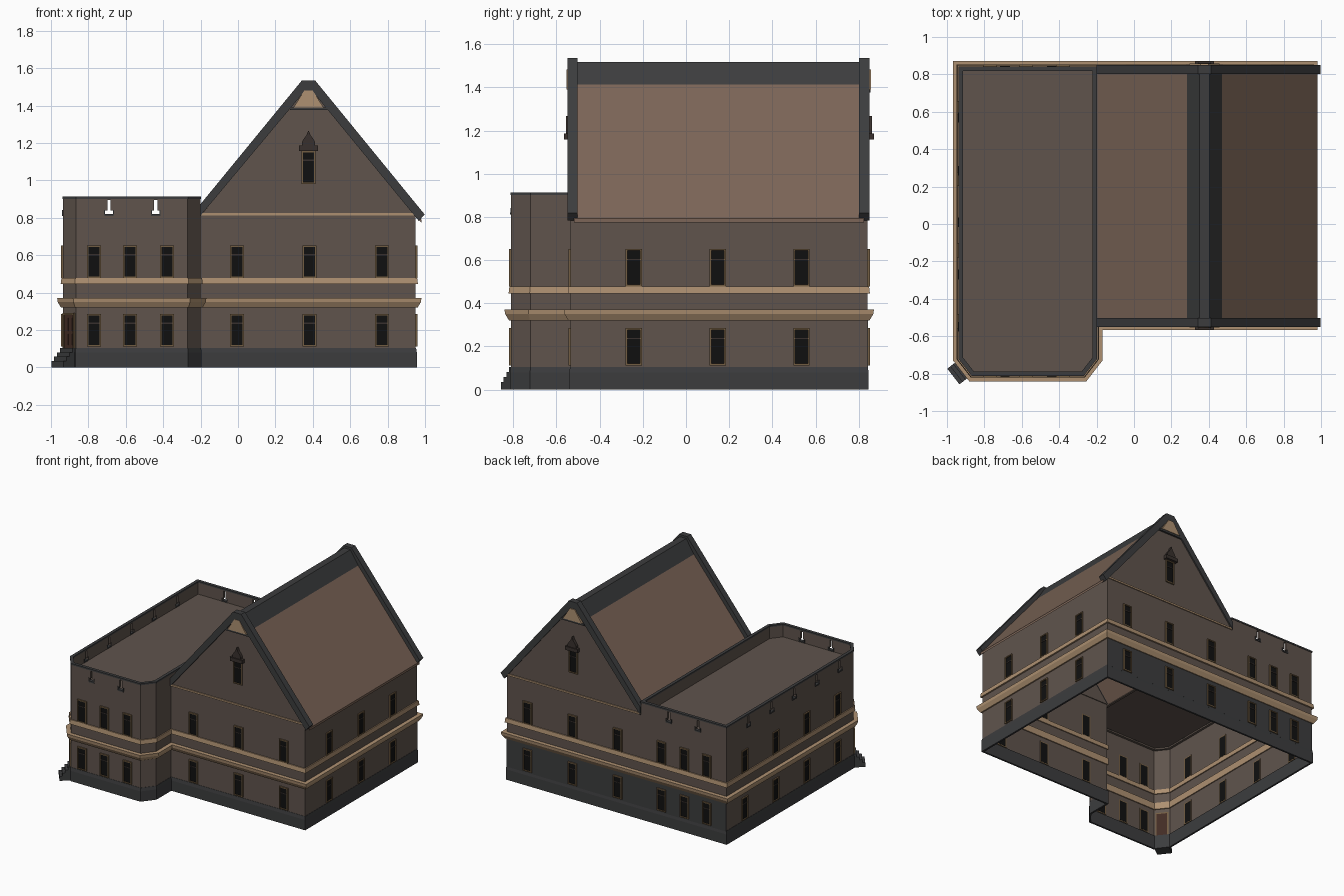
import bpy, bmesh
from math import radians, atan2
from mathutils import Matrix, Vector

if "Cube" in bpy.data.objects:
    bpy.data.objects.remove(bpy.data.objects["Cube"])

def mat(name, c):
    m = bpy.data.materials.new(name)
    m.diffuse_color = (*c, 1)
    m.use_nodes = True
    m.node_tree.nodes["Principled BSDF"].inputs["Base Color"].default_value = m.diffuse_color
    return m

WALL = mat("wall_stone", (0.115, 0.088, 0.073))
ROOF = mat("roof_tile", (0.20, 0.13, 0.095))
TAN = mat("tan_trim", (0.42, 0.28, 0.165))
DARK = mat("dark_stone", (0.045, 0.046, 0.048))
GLASS = mat("dark_glass", (0.005, 0.005, 0.005))
FRAME = mat("window_frame", (0.17, 0.11, 0.055))
WOOD = mat("wood", (0.055, 0.025, 0.018))
HOOD = mat("hood_stone", (0.04, 0.03, 0.026))
I = Matrix()

def finish(name, bm, m, recalc=True):
    if recalc:
        bmesh.ops.recalc_face_normals(bm, faces=bm.faces)
    me = bpy.data.meshes.new(name)
    bm.to_mesh(me)
    bm.free()
    ob = bpy.data.objects.new(name, me)
    bpy.context.collection.objects.link(ob)
    if m:
        me.materials.append(m)
    return ob

def prism(bm, poly, y0, y1, M=I):
    """Polygon in local xz, extruded from y0 to y1."""
    a = [bm.verts.new(M @ Vector((x, y0, z))) for x, z in poly]
    b = [bm.verts.new(M @ Vector((x, y1, z))) for x, z in poly]
    bm.faces.new(a)
    bm.faces.new(b[::-1])
    for i in range(len(poly)):
        j = (i + 1) % len(poly)
        bm.faces.new((a[j], a[i], b[i], b[j]))

def box(bm, x0, x1, y0, y1, z0, z1, M=I):
    prism(bm, [(x0, z0), (x1, z0), (x1, z1), (x0, z1)], y0, y1, M)

def offset(pts, d):
    out = []
    for i, p in enumerate(pts):
        p, a, b = Vector(p), Vector(pts[i - 1]), Vector(pts[(i + 1) % len(pts)])
        e, f = (p - a).normalized(), (b - p).normalized()
        n, m = Vector((e.y, -e.x)), Vector((f.y, -f.x))
        out.append(p + (n + m) * d / (1 + n.dot(m)))
    return out

def loop(name, pts, profile, m, closed=True):
    """Sweep a (distance outward, height) profile round an outline."""
    bm = bmesh.new()
    rings = [[bm.verts.new((p.x, p.y, z)) for p in offset(pts, d)] for d, z in profile]
    pairs = list(zip(rings, rings[1:])) + ([(rings[-1], rings[0])] if closed else [])
    for r, s in pairs:
        for i in range(len(pts)):
            j = (i + 1) % len(pts)
            bm.faces.new((r[i], r[j], s[j], s[i]))
    return finish(name, bm, m, closed)

def at(x, y, deg):
    return Matrix.Translation((x, y, 0)) @ Matrix.Rotation(radians(deg), 4, 'Z')

# Outlines: whole house and the flat-roofed wing
X0, X1, XM, YF, YR, YB, YC = -0.936, 0.95, -0.2, -0.81, -0.535, 0.84, -0.72
wing_front = [(X0, YC), (-0.866, YF), (-0.27, YF), (XM, YC)]
house = wing_front + [(XM, YR), (X1, YR), (X1, YB), (X0, YB)]
wing = wing_front + [(XM, YB), (X0, YB)]

# Walls, plinth and the two string courses
loop("walls", house, [(0, 0), (0, 0.82)], WALL, False)
loop("plinth", house, [(-0.008, 0), (0.006, 0), (0.006, 0.08), (0.002, 0.105), (-0.008, 0.105)], DARK)
loop("lower_cornice", house, [(-0.008, 0.32), (0.01, 0.32), (0.028, 0.35), (0.031, 0.372), (-0.008, 0.372)], TAN)
loop("upper_string_course", house, [(-0.008, 0.445), (0.012, 0.445), (0.008, 0.478), (-0.008, 0.478)], TAN)
bm = bmesh.new()
box(bm, X0, X1, YB - 0.002, YB + 0.003, 0.1, 0.325)
finish("back_lower_wall", bm, DARK)

# Wing: flat roof, parapet with arrow slots, coping
bm = bmesh.new()
bm.faces.new([bm.verts.new((x, y, 0.812)) for x, y in wing])
finish("flat_roof", bm, WALL, False)
parapet = loop("parapet", wing, [(0, 0.8), (0, 0.905), (-0.018, 0.905), (-0.018, 0.8)], WALL)
loop("parapet_coping", wing, [(0.003, 0.902), (0.003, 0.914), (-0.021, 0.914), (-0.021, 0.902)], DARK)
slots = [at(x, y, r) for x in (-0.69, -0.44) for y, r in ((YF, 0), (YB, 180))]
slots += [at(X0, y, -90) for y in (0.57, 0.285, 0.01, -0.27, -0.55)]
cut, sills = bmesh.new(), bmesh.new()
for M in slots:
    prism(cut, [(-0.021, 0.82), (0.021, 0.82), (0.021, 0.838), (0.009, 0.838),
                (0.009, 0.895), (-0.009, 0.895), (-0.009, 0.838), (-0.021, 0.838)], -0.03, 0.04, M)
    box(sills, -0.025, 0.025, -0.006, 0.02, 0.81, 0.821, M)
    for s in (-1, 1):
        box(sills, s * 0.021, s * 0.026, -0.004, 0.02, 0.815, 0.842, M)
cutter = finish("slot_cutter", cut, None)
cutter.hide_render = True
cutter.hide_set(True)
mod = parapet.modifiers.new("slots", 'BOOLEAN')
mod.operation, mod.solver, mod.object = 'DIFFERENCE', 'EXACT', cutter
finish("slot_sills", sills, DARK)

# Pitched roof: rz is the height of the coping's outer line
CX, SL = 0.377, 1.22
def rz(x, drop=0):
    return 1.535 - SL * (abs(x - CX) - 0.035) - drop

bm = bmesh.new()
for x in (XM, 0.98):
    xr = CX + (0.04 if x > CX else -0.04)
    prism(bm, [(x, rz(x, 0.05)), (xr, rz(xr, 0.05)), (xr, rz(xr, 0.068)), (x, rz(x, 0.068))], -0.52, 0.825)
finish("roof_slopes", bm, ROOF)
bm = bmesh.new()
prism(bm, [(CX - 0.115, 1.38), (CX - 0.027, 1.518), (CX + 0.027, 1.518), (CX + 0.115, 1.38),
           (CX + 0.1, 1.38), (CX, 1.46), (CX - 0.1, 1.38)], -0.52, 0.825)
finish("ridge_cap", bm, DARK)

# Gable walls and everything attached to them, front and back
cop, wal, tan, trim, hood = [bmesh.new() for _ in range(5)]
for y0, y1, yw, s in ((-0.55, -0.502, YR, -1), (0.802, 0.85, YB, 1)):
    prism(cop, [(XM, rz(XM)), (CX - 0.035, 1.535), (CX + 0.035, 1.535), (0.998, 0.818), (0.967, 0.783),
                (CX + 0.02, 1.478), (CX - 0.02, 1.478), (XM, 0.812)], y0, y1)
    prism(wal, [(XM, 0.81), (X1, 0.81), (CX + 0.02, 1.5), (CX - 0.02, 1.5)], yw, yw - s * 0.006)
    box(tan, XM, X1, yw - s * 0.004, yw + s * 0.008, 0.812, 0.825)
    prism(tan, [(CX - 0.08, 1.39), (CX + 0.08, 1.39), (CX + 0.022, 1.482), (CX - 0.022, 1.482)], yw, yw + s * 0.018)
    box(trim, CX - 0.1, CX + 0.1, yw, yw + s * 0.014, 1.376, 1.39)
    # Window hood with finial
    box(hood, CX - 0.052, CX + 0.052, yw, yw + s * 0.03, 1.158, 1.186)
    prism(hood, [(CX - 0.036, 1.186), (CX + 0.036, 1.186), (CX + 0.036, 1.205), (CX + 0.024, 1.225),
                 (CX + 0.012, 1.24), (CX, 1.268), (CX - 0.012, 1.24), (CX - 0.024, 1.225),
                 (CX - 0.036, 1.205)], yw, yw + s * 0.022)
for name, b, m in (("gable_copings", cop, DARK), ("gable_walls", wal, WALL), ("gable_trim", tan, TAN),
                   ("gable_collars", trim, DARK), ("window_hoods", hood, HOOD)):
    finish(name, b, m)

# Windows: local -y points outward
frames, panes, bars = bmesh.new(), bmesh.new(), bmesh.new()
def window(M, z0, z1, w=0.038, t=0.008):
    box(frames, -w, -w + t, -0.01, 0.004, z0, z1, M)
    box(frames, w - t, w, -0.01, 0.004, z0, z1, M)
    box(frames, t - w, w - t, -0.01, 0.004, z1 - t, z1, M)
    box(frames, t - w, w - t, -0.01, 0.004, z0, z0 + t, M)
    box(panes, t - w, w - t, -0.003, 0.005, z0 + t, z1 - t, M)
    h = z0 + (z1 - z0) * 0.7
    box(bars, t - w, w - t, -0.006, 0, h, h + 0.006, M)

spots = []
for x in (-0.77, -0.578, -0.38):
    spots += [at(x, YF, 0), at(x, YB + 0.002, 180)]
for x in (-0.005, 0.382, 0.77):
    spots += [at(x, YR, 0), at(x, YB + 0.002, 180)]
spots += [at(X1, y, 90) for y in (-0.242, 0.147, 0.535)]
spots += [at(X0, y, -90) for y in (0.62, 0.24, -0.14, -0.52)]
for M in spots:
    window(M, 0.112, 0.285)
    window(M, 0.478, 0.652)
for M in (at(CX, YR, 0), at(CX, YB, 180)):
    window(M, 0.98, 1.158)
finish("window_frames", frames, FRAME)
finish("window_panes", panes, GLASS)
finish("window_bars", bars, HOOD)

# Corner door and steps on the cut corner
ang = -atan2(0.09, 0.07) * 57.29578
D = at((X0 - 0.866) / 2, (YC + YF) / 2, ang)
bm = bmesh.new()
for x0, x1, z0, z1 in ((-0.047, -0.038, 0.105, 0.29), (0.038, 0.047, 0.105, 0.29), (-0.038, 0.038, 0.28, 0.29)):
    box(bm, x0, x1, -0.01, 0.004, z0, z1, D)
finish("door_frame", bm, FRAME)
bm = bmesh.new()
box(bm, -0.038, 0.038, -0.003, 0.005, 0.105, 0.28, D)
for s in (-1, 1):
    for z0, z1 in ((0.12, 0.18), (0.195, 0.265)):
        box(bm, s * 0.006, s * 0.03, -0.007, -0.002, z0, z1, D)
finish("door", bm, WOOD)
bm = bmesh.new()
for i in range(4):
    box(bm, -0.053, 0.053, -0.082 + 0.02 * i, -0.062 + 0.02 * i, 0, 0.035 + 0.023 * i, D)
finish("door_steps", bm, DARK)
